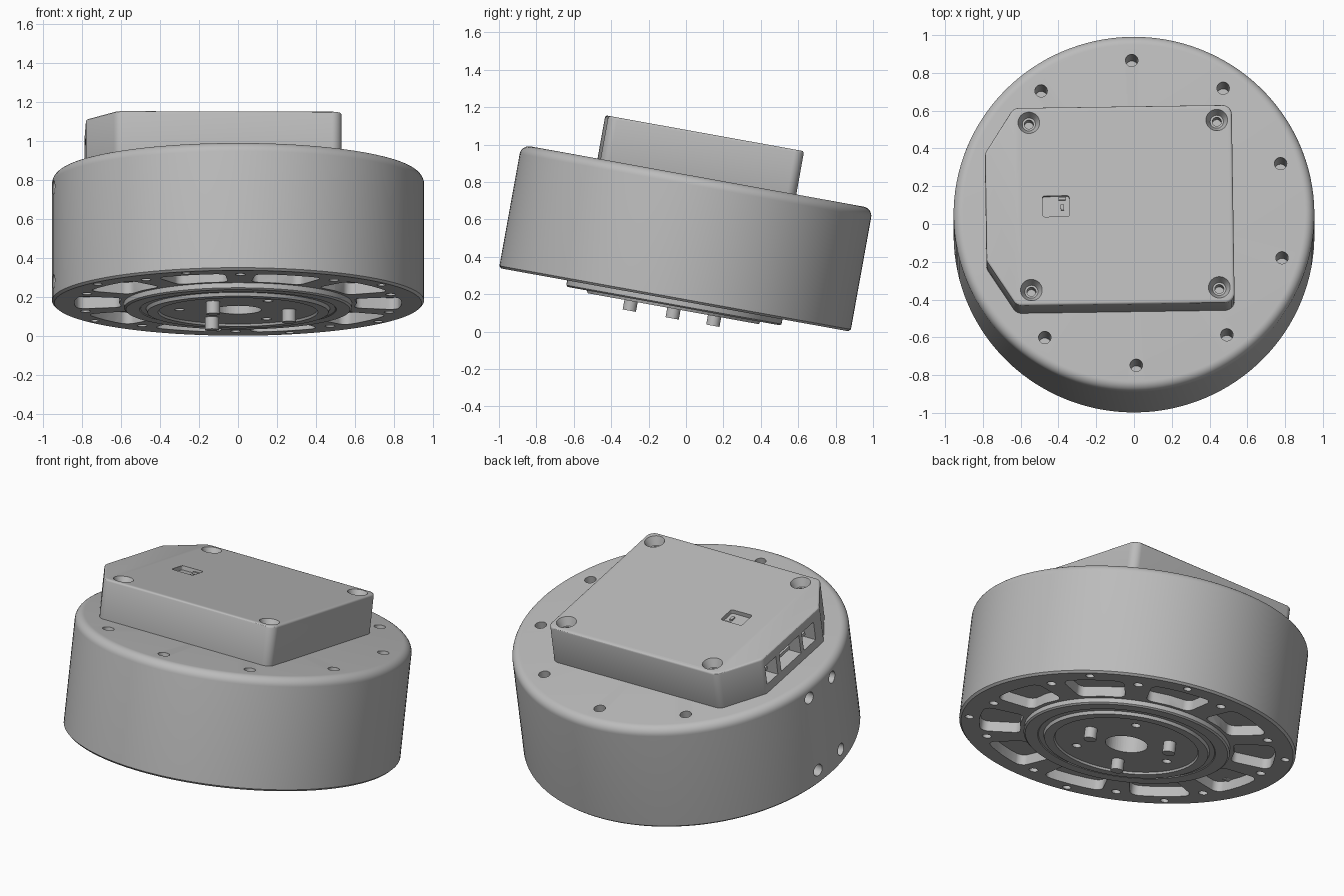
import bpy, bmesh
from math import cos, sin, pi, radians, tan
from mathutils import Matrix, Vector

if "Cube" in bpy.data.objects:
    bpy.data.objects.remove(bpy.data.objects["Cube"], do_unlink=True)

# The whole assembly leans back and is turned very slightly
POSE = (Matrix.Translation((0, -0.06, 0.17)) @ Matrix.Rotation(radians(-10.25), 4, 'X')
        @ Matrix.Rotation(radians(0.85), 4, 'Z'))
R, H, TOP = 0.955, 0.67, 0.905

grey = bpy.data.materials.new("plain_grey")
grey.use_nodes = True
grey.diffuse_color = (0.5, 0.5, 0.5, 1)
grey.node_tree.nodes["Principled BSDF"].inputs["Base Color"].default_value = (0.5, 0.5, 0.5, 1)


def polar(r, deg):
    return Vector((r * cos(radians(deg)), r * sin(radians(deg))))


def rounded(points, radius, steps=6):
    """Round every corner of a flat outline."""
    out = []
    for i, p in enumerate(points):
        p = Vector(p)
        a = (Vector(points[i - 1]) - p).normalized()
        b = (Vector(points[(i + 1) % len(points)]) - p).normalized()
        half = a.angle(b) / 2
        if half > radians(80):
            out.append(p)
            continue
        mid = p + (a + b).normalized() * radius / sin(half)
        start = p + a * radius / tan(half) - mid
        end = p + b * radius / tan(half) - mid
        for k in range(steps + 1):
            out.append(mid + start.lerp(end, k / steps).normalized() * radius)
    return out


def prism(bm, outline, z0, z1):
    low = [bm.verts.new((p[0], p[1], z0)) for p in outline]
    high = [bm.verts.new((p[0], p[1], z1)) for p in outline]
    bm.faces.new(low[::-1])
    bm.faces.new(high)
    n = len(low)
    for i in range(n):
        j = (i + 1) % n
        bm.faces.new((low[i], low[j], high[j], high[i]))


def drum(bm, x, y, z0, z1, r0, r1=None, sides=24):
    bmesh.ops.create_cone(bm, cap_ends=True, segments=sides, radius1=r0,
                          radius2=r0 if r1 is None else r1, depth=z1 - z0,
                          matrix=Matrix.Translation((x, y, (z0 + z1) / 2)))


def box(bm, lo, hi):
    prism(bm, [(lo[0], lo[1]), (hi[0], lo[1]), (hi[0], hi[1]), (lo[0], hi[1])], lo[2], hi[2])


def lathe(bm, profile, sides=128):
    """Turn a profile, listed from bottom to top and ending on the axis."""
    rings = []
    for r, z in profile:
        if r == 0:
            rings.append([bm.verts.new((0, 0, z))] * sides)
        else:
            rings.append([bm.verts.new((*polar(r, 360 * i / sides), z)) for i in range(sides)])
    for a, b in zip(rings, rings[1:]):
        for i in range(sides):
            j = (i + 1) % sides
            bm.faces.new(dict.fromkeys((a[i], a[j], b[j], b[i])))


def finish(name, bm):
    bmesh.ops.recalc_face_normals(bm, faces=bm.faces)
    mesh = bpy.data.meshes.new(name)
    bm.to_mesh(mesh)
    bm.free()
    mesh.materials.append(grey)
    obj = bpy.data.objects.new(name, mesh)
    bpy.context.collection.objects.link(obj)
    obj.matrix_world = POSE
    return obj


def activate(obj):
    bpy.ops.object.select_all(action='DESELECT')
    obj.select_set(True)
    bpy.context.view_layer.objects.active = obj


def cut(obj, cutter_bm):
    cutter = finish("cutter", cutter_bm)
    cutter.hide_render = True
    mod = obj.modifiers.new("cut", 'BOOLEAN')
    mod.operation, mod.solver, mod.object = 'DIFFERENCE', 'EXACT', cutter
    activate(obj)
    bpy.ops.object.modifier_apply(modifier=mod.name)
    bpy.data.objects.remove(cutter, do_unlink=True)


def smooth(obj):
    activate(obj)
    bpy.ops.object.shade_smooth_by_angle(angle=radians(30))


# Main drum with a rounded top edge
bm = bmesh.new()
edge = 0.05
arc = [(R - edge + edge * cos(k * pi / 16), H - edge + edge * sin(k * pi / 16)) for k in range(9)]
lathe(bm, [(0, 0), (R - 0.012, 0), (R, 0.012)] + arc + [(0, H)])
housing = finish("housing", bm)

bm = bmesh.new()
for k in range(10):
    a = 36 * k
    # Pockets in the underside
    outline = [polar(0.84, a + d) for d in (-12.5, -6, 0, 6, 12.5)]
    outline += [polar(0.61, a + d) for d in (12.5, 0, -12.5)]
    prism(bm, rounded(outline, 0.045), -0.1, 0.06)
    # Screw holes between pockets, and on top where the cover leaves room
    x, y = polar(0.82, a + 18)
    drum(bm, x, y, -0.1, 0.12, 0.026)
    if k not in (4, 5):
        drum(bm, x, y, H - 0.2, H + 0.1, 0.033)
for a in (36, 72, 144, 216, 252, 324):
    drum(bm, *polar(0.9, a), -0.1, 0.1, 0.024)
# Side mounting holes
for a in (173, 187):
    for z in (0.09, 0.58):
        bmesh.ops.create_cone(bm, cap_ends=True, segments=24, radius1=0.036, radius2=0.036, depth=0.3,
                              matrix=Matrix.Translation((*polar(R, a), z))
                              @ Matrix.Rotation(radians(a), 4, 'Z') @ Matrix.Rotation(pi / 2, 4, 'Y'))
# Central bore
drum(bm, 0, 0, -0.1, 0.1, 0.12, sides=48)
for a in (60, 180, 300):
    drum(bm, *polar(0.3, a), -0.1, 0.08, 0.026)
cut(housing, bm)
smooth(housing)

# Stepped output hub under the drum
bm = bmesh.new()
lathe(bm, [(0, -0.036), (0.405, -0.036), (0.41, -0.048), (0.465, -0.048), (0.472, -0.03),
           (0.5, -0.03), (0.505, -0.034), (0.575, -0.034), (0.585, -0.026), (0.585, 0.01), (0, 0.01)])
hub = finish("output_hub", bm)
bm = bmesh.new()
drum(bm, 0, 0, -0.2, 0.1, 0.12, sides=48)
for a in (60, 180, 300):
    drum(bm, *polar(0.3, a), -0.2, 0.1, 0.026)
cut(hub, bm)
smooth(hub)

# Three drive pins
bm = bmesh.new()
for a in (0, 120, 240):
    drum(bm, *polar(0.262, a), -0.1, -0.01, 0.036)
smooth(finish("drive_pins", bm))

# Electronics cover with two clipped corners
bm = bmesh.new()
corners = [(0.525, -0.532), (0.525, 0.532), (-0.63, 0.532), (-0.785, 0.29),
           (-0.785, -0.29), (-0.63, -0.532)]
prism(bm, rounded(corners, 0.05), H - 0.02, TOP)
cover = finish("electronics_cover", bm)
mod = cover.modifiers.new("soft_edge", 'BEVEL')
mod.width, mod.segments, mod.angle_limit = 0.012, 3, radians(60)
activate(cover)
bpy.ops.object.modifier_apply(modifier=mod.name)

bm = bmesh.new()
# Stepped screw recesses
for x in (-0.55, 0.445):
    for y in (-0.45, 0.45):
        drum(bm, x, y, TOP - 0.05, TOP + 0.01, 0.035, 0.062, sides=32)
# Display window
prism(bm, rounded([(-0.485, -0.057), (-0.342, -0.057), (-0.342, 0.055), (-0.485, 0.055)], 0.012),
      TOP - 0.025, TOP + 0.05)
# Connector ports
for y, w in ((0.22, 0.11), (0.03, 0.2), (-0.16, 0.12)):
    box(bm, (-0.9, y - w / 2, 0.725), (-0.7, y + w / 2, 0.845))
cut(cover, bm)
bm = bmesh.new()
for x in (-0.55, 0.445):
    for y in (-0.45, 0.45):
        drum(bm, x, y, TOP - 0.12, TOP - 0.03, 0.024)
cut(cover, bm)
smooth(cover)

# Small parts seen inside the window and the ports
bm = bmesh.new()
box(bm, (-0.388, -0.02, TOP - 0.03), (-0.37, 0.01, TOP - 0.015))
box(bm, (-0.40, 0.035, TOP - 0.03), (-0.36, 0.05, TOP - 0.012))
for y, w in ((0.22, 0.05), (0.03, 0.12), (-0.16, 0.06)):
    box(bm, (-0.74, y - w / 2, 0.765), (-0.69, y + w / 2, 0.785))
finish("connector_details", bm)
